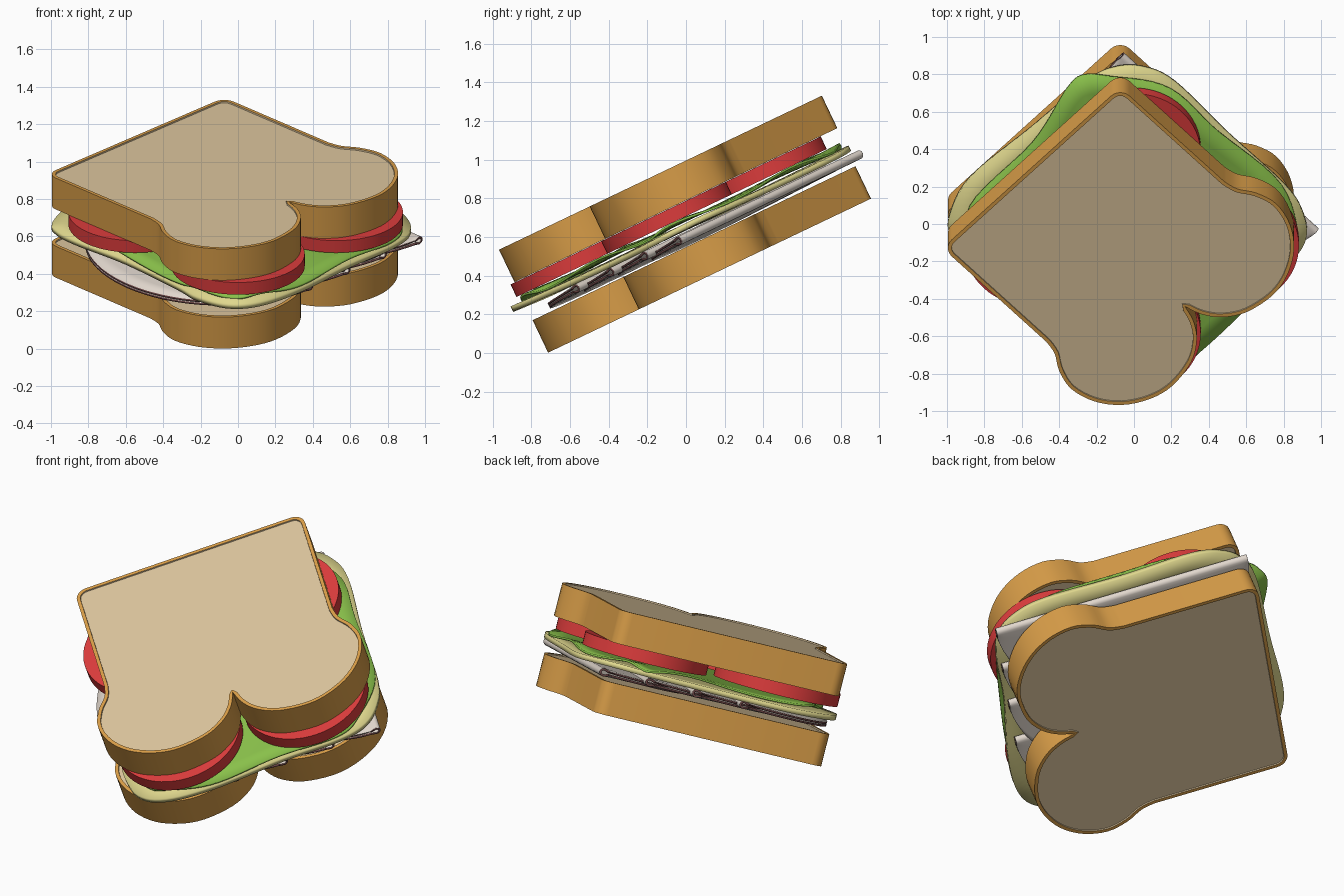
import bpy, bmesh, math
from mathutils import Matrix, Vector

if "Cube" in bpy.data.objects:
    bpy.data.objects.remove(bpy.data.objects["Cube"])

# Sandwich frame: columns are slice width (a), slice length (q), stacking normal (w)
TILT = math.radians(25.5)
C, S, R2 = math.cos(TILT), math.sin(TILT), math.sqrt(0.5)
EX, EV, EW = Vector((1, 0, 0)), Vector((0, C, S)), Vector((0, -S, C))
FRAME = Matrix(((EX + EV) * R2, (EV - EX) * R2, EW)).transposed().to_4x4()


def mat(name, r, g, b):
    m = bpy.data.materials.new(name)
    lin = [((c / 255 + 0.055) / 1.055) ** 2.4 for c in (r, g, b)]
    m.diffuse_color = (*lin, 1)
    m.use_nodes = True
    m.node_tree.nodes["Principled BSDF"].inputs["Base Color"].default_value = m.diffuse_color
    return m


CRUST = mat("crust brown", 216, 157, 72)
BREAD = mat("bread tan", 219, 196, 156)
TOMATO = mat("tomato red", 220, 60, 60)
LETTUCE = mat("lettuce green", 137, 192, 74)
CHEESE = mat("cheese yellow", 224, 216, 142)
MEAT = mat("meat pale", 226, 216, 206)
MEAT_RIM = mat("meat rim dark", 108, 70, 70)


def finish(bm, name, mats, solid=0.0, rim=0):
    bmesh.ops.recalc_face_normals(bm, faces=bm.faces)
    me = bpy.data.meshes.new(name)
    bm.to_mesh(me)
    bm.free()
    me.transform(FRAME)
    for m in mats:
        me.materials.append(m)
    ob = bpy.data.objects.new(name, me)
    bpy.context.collection.objects.link(ob)
    bpy.ops.object.select_all(action='DESELECT')
    ob.select_set(True)
    bpy.context.view_layer.objects.active = ob
    bpy.ops.object.shade_smooth_by_angle(angle=math.radians(35))
    if solid:
        mod = ob.modifiers.new("thickness", 'SOLIDIFY')
        mod.thickness = solid
        mod.offset = 0
        mod.material_offset_rim = rim
    return ob


def spline(pts, n, closed):
    """Catmull-Rom curve through 2D points."""
    pts = [Vector(p) for p in pts]
    k = len(pts)
    get = (lambda i: pts[i % k]) if closed else (lambda i: pts[max(0, min(k - 1, i))])
    out = []
    for i in range(k if closed else k - 1):
        p0, p1, p2, p3 = (get(i + j) for j in (-1, 0, 1, 2))
        for s in range(n):
            t = s / n
            out.append(0.5 * (2 * p1 + (p2 - p0) * t + (2 * p0 - 5 * p1 + 4 * p2 - p3) * t * t
                              + (3 * p1 - p0 - 3 * p2 + p3) * t ** 3))
    if not closed:
        out.append(pts[-1])
    return out


def to_local(x, v):
    return (x + v) * R2, (v - x) * R2


def prism(bm, outline, w0, w1):
    """Extruded outline; returns the two cap faces."""
    base = bm.faces.new([bm.verts.new((p[0], p[1], w0)) for p in outline])
    ext = bmesh.ops.extrude_face_region(bm, geom=[base], use_keep_orig=True)['geom']
    bmesh.ops.translate(bm, vec=(0, 0, w1 - w0),
                        verts=[g for g in ext if isinstance(g, bmesh.types.BMVert)])
    return [base] + [g for g in ext if isinstance(g, bmesh.types.BMFace) and len(g.verts) > 4]


# Bread outline: one half from the notch round the lobe to the flat base, then mirrored
half = spline([(0, .235), (.03, .33), (.095, .42), (.21, .492), (.38, .52), (.52, .49), (.65, .41),
               (.74, .29), (.775, .15), (.745, .03), (.69, -.06), (.672, -.14)], 4, False)
half += [Vector((.602 + .07 * math.cos(t * math.pi / 12), -.856 - .07 * math.sin(t * math.pi / 12)))
         for t in range(7)]
loaf = half + [Vector((-p.x, p.y)) for p in reversed(half[1:])]
loaf = [(p.x + .15, -p.y) for p in loaf]

# Bread slices with a thin crust lip round a slightly sunken crumb face
for name, w0 in (("bottom_bread_slice", .308), ("top_bread_slice", .712)):
    bm = bmesh.new()
    caps = prism(bm, loaf, w0, w0 + .186)
    bmesh.ops.recalc_face_normals(bm, faces=bm.faces)
    bmesh.ops.inset_region(bm, faces=caps, thickness=.02, depth=0)
    for f in caps:
        f.material_index = 1
    ext = bmesh.ops.inset_region(bm, faces=caps, thickness=.001, depth=-.008)
    finish(bm, name, [CRUST, BREAD])

# Four tomato slices
for i, (x, v) in enumerate([(-.55, .21), (0, -.31), (.525, .21), (0, .754)]):
    a, q = to_local(x, v)
    bm = bmesh.new()
    prism(bm, [(a + .357 * math.cos(t * math.pi / 32), q + .357 * math.sin(t * math.pi / 32))
               for t in range(64)], .638, .71)
    finish(bm, f"tomato_slice_{i + 1}", [TOMATO])


def sheet(name, pts, w, wave, waves, thick, material):
    """Thin leaf or slice made of rings, rippled toward its edge."""
    bm = bmesh.new()
    edge = [to_local(*p) for p in spline(pts, 6, True)]
    ca, cq = to_local(-.03, .26)
    n = len(edge)
    mid = bm.verts.new((ca, cq, w))
    prev = None
    for r in range(1, 9):
        f = r / 8
        ring = []
        for i, (a, q) in enumerate(edge):
            dw = wave * f ** 4 * math.sin(waves * 2 * math.pi * i / n)
            ring.append(bm.verts.new((ca + (a - ca) * f, cq + (q - cq) * f, w + dw)))
        for i in range(n):
            j = (i + 1) % n
            bm.faces.new((prev[i], ring[i], ring[j], prev[j]) if prev else (mid, ring[i], ring[j]))
        prev = ring
    return finish(bm, name, [material], thick)


# Lettuce leaf and cheese slice
sheet("lettuce_leaf",
      [(-.88, .4), (-.82, .2), (-.76, .02), (-.63, -.11), (-.31, -.47), (-.2, -.58), (0, -.65),
       (.15, -.62), (.35, -.47), (.6, -.2), (.82, .05), (.88, .2), (.79, .52), (.45, .85),
       (.2, 1.09), (-.1, 1.17), (-.25, 1.18), (-.36, 1.1), (-.55, .77)],
      .619, .013, 9, .012, LETTUCE)
sheet("cheese_slice",
      [(-.99, .32), (-.97, .2), (-.87, .08), (-.6, -.15), (-.33, -.45), (-.22, -.6), (-.05, -.71),
       (.12, -.68), (.33, -.5), (.6, -.18), (.83, .05), (.92, .2), (.9, .36), (.8, .52),
       (.5, .82), (.22, 1.12), (.05, 1.21), (-.1, 1.21), (-.25, 1.13), (-.55, .85), (-.88, .55)],
      .586, .006, 4, .03, CHEESE)

# Folded round meat slices, shingled, each a U-shaped sheet with a dark rim
RAD, DEPTH, H = .735, .66, .017
for k, fold in enumerate((.855, .585, .31, .03)):
    bm = bmesh.new()
    rows = []
    for i in range(41):
        s = -math.cos(math.pi * i / 40)
        length = max(.05, DEPTH * math.sqrt(max(0, 1 - s * s)))
        row = []
        for j in range(25):
            u = j / 12 - 1                       # -1 lower edge, 0 fold, 1 upper edge
            ang = min(1, abs(u) / .4) * math.pi / 2
            t = .02 * (1 - math.cos(ang)) + max(0, abs(u) - .4) / .6 * (length - .02)
            taper = 1 - .55 * max(0, abs(u) - .4) / .6
            dw = math.copysign(H * math.sin(ang) * taper, u)
            row.append(bm.verts.new((fold - t, .2 + s * RAD, .54 + (.005 * (k > 0)) - .03 * t / DEPTH + dw)))
        rows.append(row)
    for r0, r1 in zip(rows, rows[1:]):
        for j in range(24):
            bm.faces.new((r0[j], r0[j + 1], r1[j + 1], r1[j]))
    finish(bm, f"folded_meat_slice_{k + 1}", [MEAT, MEAT_RIM], .012, 1)
